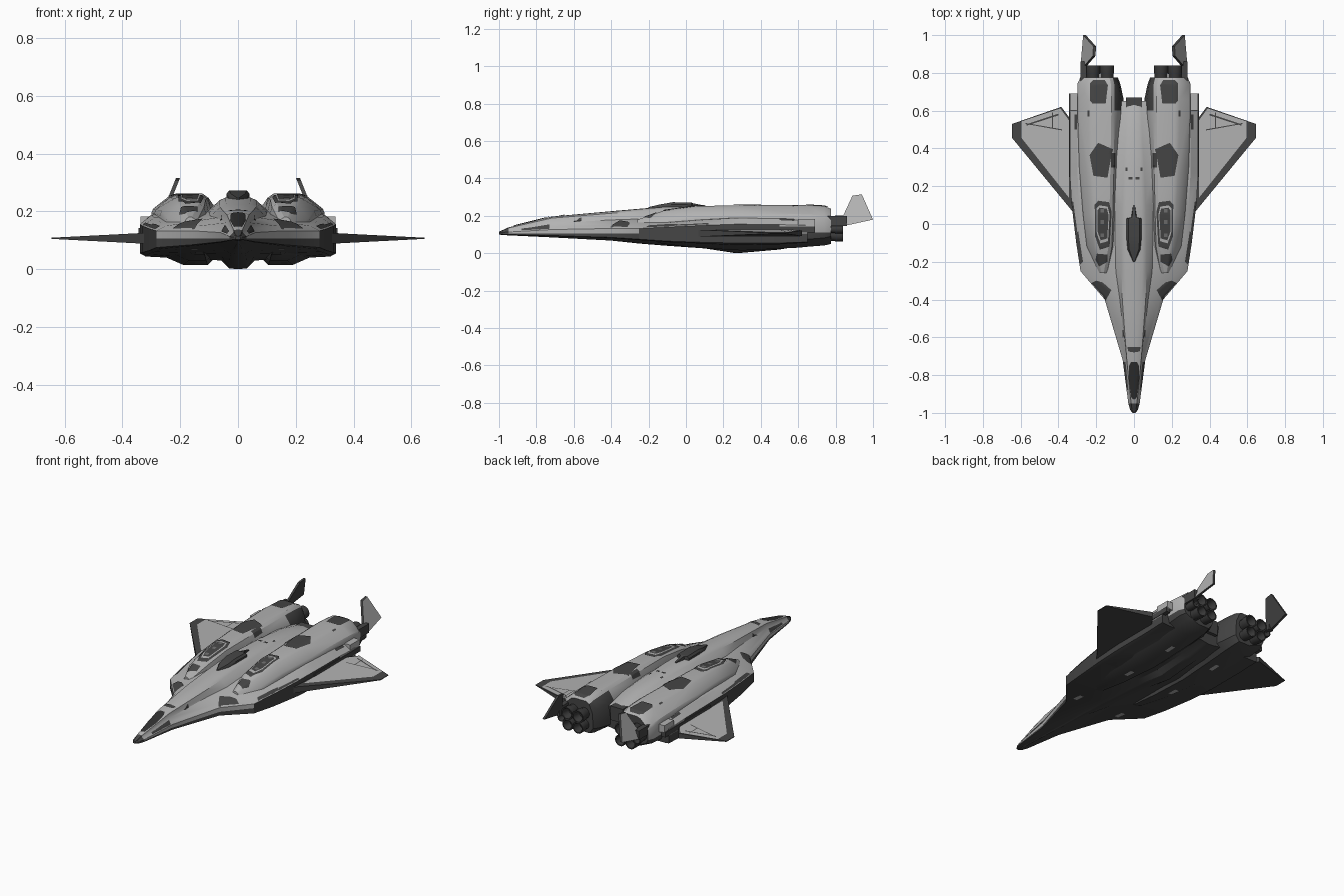
import bpy, bmesh, math
from mathutils import Vector
from mathutils.bvhtree import BVHTree

cube = bpy.data.objects.get("Cube")
if cube:
    bpy.data.objects.remove(cube, do_unlink=True)


def material(name, v):
    m = bpy.data.materials.new(name)
    m.use_nodes = True
    col = (v, v, v, 1)
    m.diffuse_color = col
    m.node_tree.nodes["Principled BSDF"].inputs["Base Color"].default_value = col
    return m


LIGHT = material("light grey paint", 0.45)
DARK = material("dark grey paint", 0.06)
GLASS = material("black glass", 0.03)
MID = material("mid grey paint", 0.16)
METAL = material("engine metal", 0.045)
trees = []


def finish(name, bm, mats, rule=None, angle=28, recalc=True, target=False):
    """Turn a left-hand half into a mirrored object."""
    if recalc:
        bmesh.ops.recalc_face_normals(bm, faces=bm.faces)
    bm.normal_update()
    for f in bm.faces:
        f.smooth = True
        if rule:
            f.material_index = rule(f.calc_center_median(), f.normal)
    if target:
        trees.append(BVHTree.FromBMesh(bm))
    me = bpy.data.meshes.new(name)
    bm.to_mesh(me)
    bm.free()
    for m in mats:
        me.materials.append(m)
    me.set_sharp_from_angle(angle=math.radians(angle))
    ob = bpy.data.objects.new(name, me)
    bpy.context.collection.objects.link(ob)
    mod = ob.modifiers.new("Mirror", "MIRROR")
    mod.merge_threshold = 0.0005
    return ob


def loft(name, rings, mats, closed=False, **kw):
    """Skin a list of (y, [(x, z), ...]) sections."""
    bm = bmesh.new()
    rows = [[bm.verts.new((x, y, z)) for x, z in pts] for y, pts in rings]
    n = len(rows[0])
    for a, b in zip(rows, rows[1:]):
        for i in range(n if closed else n - 1):
            j = (i + 1) % n
            bm.faces.new((a[i], a[j], b[j], b[i]))
    bm.faces.new(rows[0])
    bm.faces.new(rows[-1][::-1])
    return finish(name, bm, mats, **kw)


def slab(name, outline, lower, upper, mats, **kw):
    """Join two mapped copies of a 2D outline into a solid."""
    bm = bmesh.new()
    a = [bm.verts.new(lower(*p)) for p in outline]
    b = [bm.verts.new(upper(*p)) for p in outline]
    n = len(a)
    bm.faces.new(a)
    bm.faces.new(b[::-1])
    for i in range(n):
        bm.faces.new((a[i], a[(i + 1) % n], b[(i + 1) % n], b[i]))
    return finish(name, bm, mats, **kw)


def box(name, x0, x1, y0, y1, z0, z1, mat):
    return slab(name, [(x0, y0), (x1, y0), (x1, y1), (x0, y1)],
                lambda x, y: (x, y, z0), lambda x, y: (x, y, z1), [mat])


def plate(name, outline, mat, lift=0.004, side=1):
    """Drape a thin painted panel over the hull (side 1 top, -1 belly)."""
    bm = bmesh.new()
    bm.faces.new([bm.verts.new((x, y, 0)) for x, y in outline])
    bmesh.ops.triangulate(bm, faces=bm.faces)
    bmesh.ops.subdivide_edges(bm, edges=bm.edges, cuts=9, use_grid_fill=True)
    missed = []
    for v in bm.verts:
        hits = [t.ray_cast(Vector((v.co.x + 1e-4, v.co.y, side)), Vector((0, 0, -side)))[0] for t in trees]
        zs = [h.z * side for h in hits if h]
        if zs:
            v.co.z = side * (max(zs) + lift)
        else:
            missed.append(v)
    bmesh.ops.delete(bm, geom=missed, context="VERTS")
    bm.normal_update()
    bmesh.ops.reverse_faces(bm, faces=[f for f in bm.faces if f.normal.z * side < 0])
    return finish(name, bm, [mat], recalc=False)


def rect(x0, x1, y0, y1):
    return [(x0, y0), (x1, y0), (x1, y1), (x0, y1)]


def scaled(pts, k):
    cx = sum(p[0] for p in pts) / len(pts)
    cy = sum(p[1] for p in pts) / len(pts)
    return [(cx + (x - cx) * k, cy + (y - cy) * k) for x, y in pts]


def mix(a, b, t):
    return a + (b - a) * t


# Main hull: half width, spine width, top, shoulder, lower edge, keel
CHINE = 0.107


def hull_section(w, s, top, sh, low, keel):
    return [(0, top), (s * .65, top - .002), (s, mix(top, sh, .15)),
            (mix(s, w, .14), mix(top, sh, .62)), (w * .88, sh),
            (w, mix(sh, CHINE, .4)), (w, CHINE), (w, low),
            (w * .94, mix(low, keel, .2)), (w * .17, mix(low, keel, .45)),
            (w * .09, keel + .003), (0, keel)]


hull = [(-1, .008, .004, .116, .112, .104, .1), (-.985, .02, .01, .122, .114, .102, .098),
        (-.95, .03, .015, .138, .118, .1, .096),
        (-.72, .06, .038, .196, .14, .095, .085), (-.4, .155, .062, .225, .15, .085, .068),
        (-.25, .283, .066, .238, .15, .075, .052), (-.1, .306, .066, .25, .162, .065, .04),
        (.1, .33, .062, .251, .178, .058, .026), (.27, .34, .055, .246, .188, .055, 0),
        (.5, .34, .042, .23, .185, .055, .02), (.65, .34, .036, .19, .175, .06, .045)]


def hull_colour(c, n):
    edge = c.z < .14 and n.x > .5 and -.3 < c.y < .5
    return int(c.z < CHINE or c.y < -.95 or n.y > .9 or edge)


loft("hull", [(r[0], hull_section(*r[1:])) for r in hull], [LIGHT, DARK], target=True, rule=hull_colour)


# Engine nacelles: inner x, outer x, top, bottom, with a flared inner foot
def nacelle_section(xi, xo, top, bot, flare):
    return [(xi + .012, top - .012), (xi + .03, top), (mix(xi, xo, .6), top),
            (mix(xi, xo, .72), top - .008), (xo - .006, top - .05), (xo, top - .065), (xo, .112),
            (xo - .01, bot + .04), (xo - .05, bot + .022), (xo - .1, bot), (xi + .01, bot),
            (xi - flare, bot + .035), (xi - flare, .112), (xi - flare * .6, top - .06)]


nacelle = [(-.26, .13, .2, .18, .09, 0), (-.12, .105, .25, .228, .05, 0), (.05, .1, .27, .252, .03, 0),
           (.3, .095, .29, .257, .015, .01), (.6, .09, .3, .259, .03, .035),
           (.66, .09, .3, .257, .036, .035), (.74, .092, .3, .252, .042, .02),
           (.775, .1, .285, .238, .05, .015)]
loft("nacelles", [(r[0], nacelle_section(*r[1:])) for r in nacelle], [LIGHT, DARK], closed=True,
     target=True, rule=lambda c, n: int(c.z < CHINE or n.y > .9 or (n.x < -.8 and c.y > .62)))

# Wings: dark slabs thinning outward, with light upper panels
wing = [(.28, .0), (.32, .06), (.645, .455), (.645, .53), (.385, .62), (.34, .56), (.28, .56)]


def half_thick(x):
    return mix(.021, .002, (x - .28) / .365)


slab("wings", wing, lambda x, y: (x, y, CHINE - half_thick(x)),
     lambda x, y: (x, y, CHINE + half_thick(x)), [DARK], target=True)
plate("wing_panels", [(.345, .14), (.595, .455), (.595, .543), (.39, .612), (.345, .55)], LIGHT, .002)
plate("flap_front_seam", [(.38, .495), (.575, .53), (.575, .535), (.38, .501)], DARK)
plate("flap_side_seam", rect(.43, .435, .505, .59), DARK)
plate("flap_hinges", [(.40, .575), (.57, .52), (.57, .528), (.40, .584)], DARK)

# Tail booms and inward-leaning fins
box("tail_booms", .252, .284, .70, .86, .145, .2, DARK)
fin = [(.84, .145), (.84, .2), (.89, .308), (.94, .315), (1.0, .18)]
slab("tail_fins", fin, lambda y, z: (.327 - .4 * z, y, z), lambda y, z: (.341 - .4 * z, y, z),
     [LIGHT, DARK], rule=lambda c, n: int(n.x < .5))

# Side rails and spine tail block
box("side_rails", .318, .344, .25, .69, .112, .142, DARK)
box("rail_ends", .30, .338, .6, .69, .135, .182, LIGHT)
box("spine_tail", 0, .042, .60, .67, .11, .195, DARK)

# Dorsal canopy with a narrow tail
canopy = [(-.2, .005, .247), (-.135, .034, .262), (-.07, .04, .273), (.03, .04, .271),
          (.035, .014, .268), (.1, .006, .255)]
loft("dorsal_canopy", [(y, [(0, z), (w * .75, z), (w, z - .012), (w, .22), (0, .22)])
                       for y, w, z in canopy], [DARK])


# Engine nozzles with hollow ends
def nozzle(name, x, z, r):
    prof = [(.72, .9), (.79, .9), (.8, 1), (.84, 1), (.84, .82), (.79, .6)]
    ring = [(math.cos(a * math.tau / 20), math.sin(a * math.tau / 20)) for a in range(20)]
    loft(name, [(y, [(x + c * r * k, z + s * r * k) for c, s in ring]) for y, k in prof],
         [METAL], closed=True)


for i, (x, z, r) in enumerate([(.143, .165, .037), (.217, .165, .037), (.143, .097, .034),
                               (.213, .097, .034), (.256, .13, .024)]):
    nozzle(f"nozzles_{i + 1}", x, z, r)

# Cockpit glass and nose markings
plate("cockpit_glass", [(0, -.93), (.014, -.92), (.027, -.82), (.026, -.75), (.015, -.73), (0, -.73)], GLASS)
plate("cockpit_rear_band", [(0, -.68), (.03, -.675), (.036, -.65), (0, -.65)], DARK)
plate("nose_stripes", [(.045, -.73), (.058, -.73), (.038, -.88), (.03, -.88)], DARK)
plate("nose_vents", rect(.055, .062, -.6, -.56), DARK)

# Framed windows over the nacelle fronts
window = [(.132, -.11), (.18, -.125), (.203, -.06), (.205, .095), (.188, .115), (.135, .108), (.122, .06)]
plate("window_border", scaled(window, 1.08), DARK)
plate("window_frame", scaled(window, .84), LIGHT, .006)
plate("window_panel", scaled(window, .72), DARK, .008)
for i, y in enumerate((-.06, .01, .07)):
    plate(f"window_slat_{i + 1}", rect(.158, .178, y - .01, y + .01), MID, .0095)

# Dark hatches and edge patches
patches = {
    "intake_patch": [(.14, -.2), (.185, -.225), (.204, -.19), (.197, -.157), (.14, -.162)],
    "front_edge_patch": [(.12, -.35), (.15, -.405), (.23, -.315), (.20, -.30), (.165, -.31)],
    "side_edge_patch": [(.27, -.2), (.291, -.22), (.312, -.05), (.295, -.04)],
    "root_edge_patch": [(.30, -.04), (.311, -.05), (.331, .12), (.322, .12)],
    "middle_hatch": [(.14, .245), (.215, .255), (.235, .365), (.19, .43), (.11, .395), (.118, .375)],
    "inner_hatch": rect(.097, .122, .3, .375),
    "rear_hatch": [(.15, .638), (.22, .638), (.234, .655), (.234, .745), (.215, .762), (.155, .762), (.138, .735)],
    "side_vent": rect(.302, .315, .5, .58),
    "spine_marks": rect(.008, .03, .235, .25),
    "spine_dots": rect(.035, .045, .28, .3),
    "nacelle_dots": rect(.235, .245, .57, .6),
}
for name, pts in patches.items():
    plate(name, pts, DARK)

# Small pale belly hatches
for i, (x, y) in enumerate([(.16, .5), (.16, .15), (.15, -.3)]):
    plate(f"belly_hatch_{i + 1}", rect(x - .012, x + .012, y - .03, y + .03), LIGHT, .003, -1)
